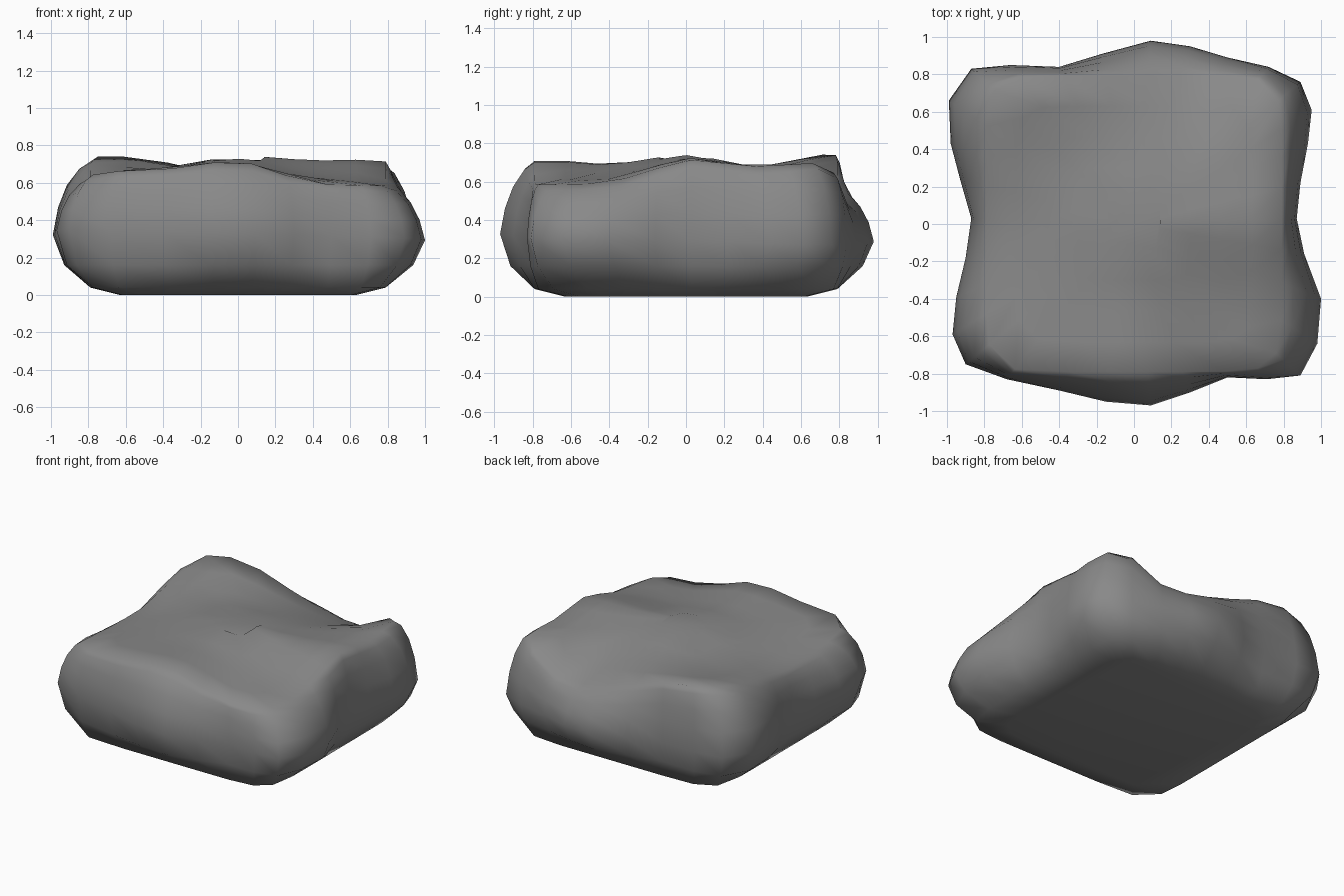
import bpy
import bmesh
from mathutils import Vector

default_cube = bpy.data.objects.get("Cube")
if default_cube:
    bpy.data.objects.remove(default_cube, do_unlink=True)

# Widest plan outline of the boulder, clockwise from the back right corner
OUTLINE = [
    (-.87, .83), (-.66, .85), (-.4, .84), (-.17, .91), (.09, .98), (.3, .95), (.5, .89), (.72, .84),
    (.89, .76), (.95, .61), (.93, .43), (.89, .22), (.87, .03), (.91, -.16), (1, -.4), (.98, -.64),
    (.89, -.81), (.71, -.83), (.5, -.82), (.3, -.9), (.09, -.97), (-.15, -.95), (-.4, -.89), (-.68, -.83),
    (-.9, -.75), (-.97, -.59), (-.95, -.39), (-.9, -.18), (-.87, .03), (-.93, .24), (-.98, .43), (-.99, .66),
]
# Uneven top heights on a coarse grid, rows from front to back
TOP = [
    (.67, .68, .74, .60, .59),
    (.62, .68, .69, .63, .60),
    (.61, .68, .75, .72, .73),
    (.69, .67, .67, .66, .69),
    (.78, .73, .59, .50, .74),
]
EDGE = .79
BASE = .63
# Flank rings: (amount drawn in from the outline to the edge square, height)
LOWER = [(1, .04), (.3, .16)]
# Waist and shoulder rings: (amount drawn in, share of the rise from waist to top)
UPPER = [(0, 0), (.14, .35), (.37, .64), (.7, .87), (1, .97)]


def top_height(x, y):
    """Blend the four nearest entries of the height grid."""
    def cell(v):
        s = min(max(v / .4 + 2, 0), 3.999)
        return int(s), s - int(s)
    (i, a), (j, b) = cell(x), cell(y)
    front = TOP[j][i] * (1 - a) + TOP[j][i + 1] * a
    back = TOP[j + 1][i] * (1 - a) + TOP[j + 1][i + 1] * a
    return front * (1 - b) + back * b


def on_square(point, half):
    """Project an outline point onto a square with rounded corners."""
    v = Vector(point)
    return v * (half / (abs(v.x) ** 9 + abs(v.y) ** 9) ** (1 / 9))


def drawn_in(point, amount):
    return Vector(point).lerp(on_square(point, EDGE), amount)


def bridge(bm, lower, upper):
    count = len(lower)
    for i in range(count):
        j = (i + 1) % count
        bm.faces.new((lower[i], lower[j], upper[j], upper[i]))


# Flat base and lower flank
layers = [[(*on_square(p, BASE), 0) for p in OUTLINE]]
for amount, z in LOWER:
    layers.append([(*drawn_in(p, amount), z) for p in OUTLINE])

# Slightly tilted waist and rounded shoulder rising to the uneven top
for amount, share in UPPER:
    coords = []
    for p in OUTLINE:
        q = drawn_in(p, amount)
        waist = .31 - .025 * q.x - .02 * q.y
        coords.append((q.x, q.y, waist + share * (top_height(q.x, q.y) - waist)))
    layers.append(coords)

# Top surface closing in on the middle
for half in (BASE, .46, .3, .14):
    coords = []
    for p in OUTLINE:
        q = on_square(p, half)
        coords.append((q.x, q.y, top_height(q.x, q.y)))
    layers.append(coords)

bm = bmesh.new()
rings = [[bm.verts.new(co) for co in coords] for coords in layers]
for lower, upper in zip(rings, rings[1:]):
    bridge(bm, lower, upper)
bm.faces.new(rings[0])
bm.faces.new(rings[-1])
bmesh.ops.recalc_face_normals(bm, faces=bm.faces)
for face in bm.faces:
    face.smooth = True

mesh = bpy.data.meshes.new("boulder")
bm.to_mesh(mesh)
bm.free()
boulder = bpy.data.objects.new("boulder", mesh)
bpy.context.scene.collection.objects.link(boulder)

# Stone colour
stone = bpy.data.materials.new("grey_stone")
stone.use_nodes = True
colour = (.25, .25, .25, 1)
stone.diffuse_color = colour
shader = stone.node_tree.nodes["Principled BSDF"]
shader.inputs["Base Color"].default_value = colour
shader.inputs["Roughness"].default_value = .9
mesh.materials.append(stone)
